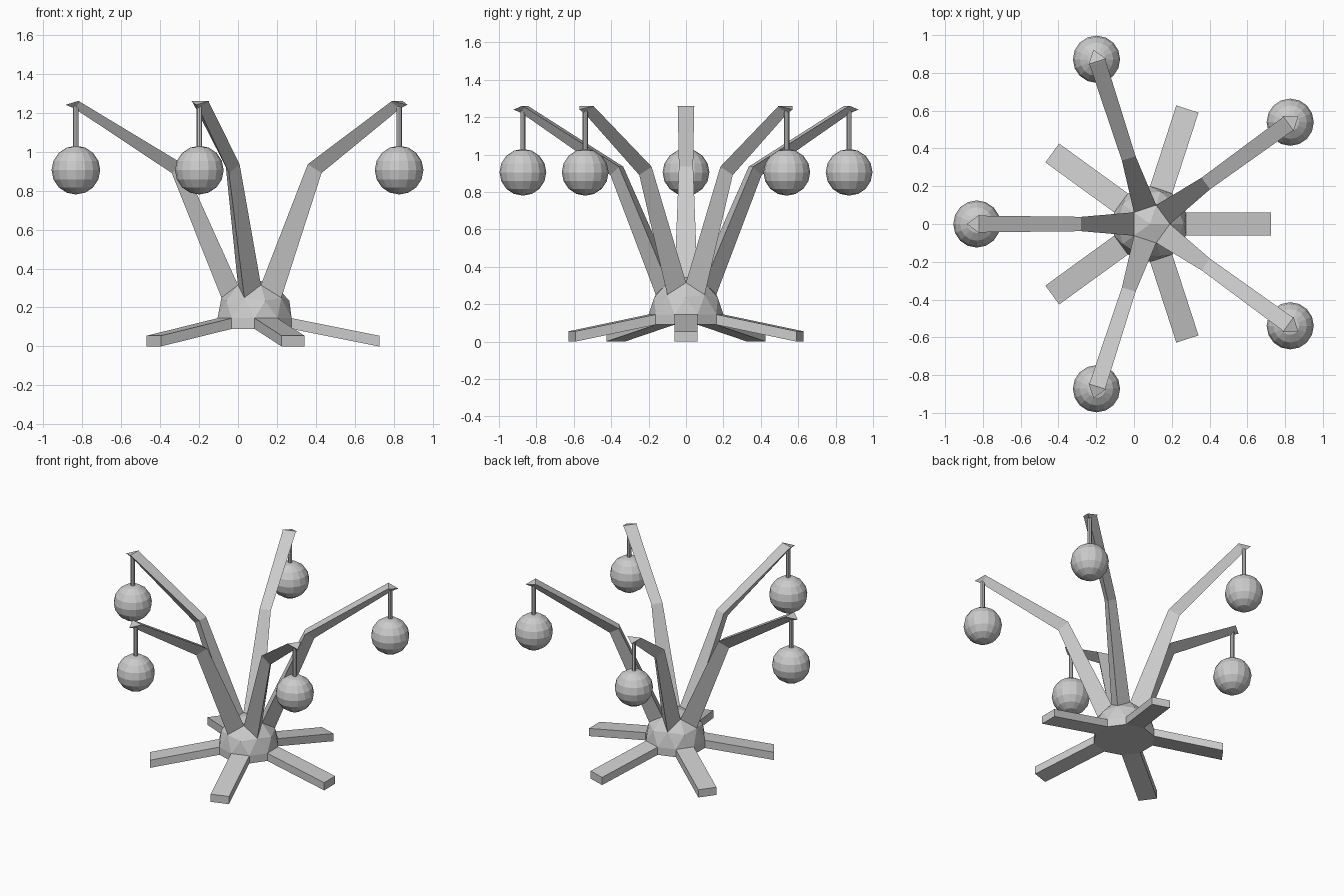
import bpy, bmesh, math
from mathutils import Vector

if "Cube" in bpy.data.objects:
    bpy.data.objects.remove(bpy.data.objects["Cube"])

CX = 0.085          # hub axis
HUB_R, HUB_Z = 0.2, 0.145
BASE_Z = 0.09


def polar(r, deg, z, side=0.0):
    # point at radius r along a direction, shifted sideways
    a = math.radians(deg)
    return Vector((CX + r * math.cos(a) - side * math.sin(a),
                   r * math.sin(a) + side * math.cos(a), z))


def finish(name, bm):
    bmesh.ops.recalc_face_normals(bm, faces=bm.faces)
    me = bpy.data.meshes.new(name)
    bm.to_mesh(me)
    bm.free()
    ob = bpy.data.objects.new(name, me)
    bpy.context.collection.objects.link(ob)
    return ob


def loft(name, sections):
    # closed skin through equal-sized cross-sections
    bm = bmesh.new()
    rings = [[bm.verts.new(p) for p in s] for s in sections]
    n = len(rings[0])
    for a, b in zip(rings, rings[1:]):
        for i in range(n):
            j = (i + 1) % n
            bm.faces.new((a[i], a[j], b[j], b[i]))
    bm.faces.new(rings[0])
    bm.faces.new(rings[-1])
    return finish(name, bm)


# Hub: faceted dome over a short ten-sided plinth
bm = bmesh.new()


def ring(polar_deg, start, n):
    t = math.radians(polar_deg)
    return [bm.verts.new(polar(HUB_R * math.sin(t), start + i * 360 / n,
                               HUB_Z + HUB_R * math.cos(t))) for i in range(n)]


top = bm.verts.new((CX, 0, HUB_Z + HUB_R))
r1, mid, r2, eq = ring(31.72, 0, 5), ring(58.28, 36, 5), ring(63.43, 0, 5), ring(90, 18, 10)
low = [bm.verts.new((v.co.x, v.co.y, BASE_Z)) for v in eq]
for i in range(5):
    j = (i + 1) % 5
    e0, e1, e2 = eq[2 * i], eq[2 * i + 1], eq[(2 * i + 2) % 10]
    for f in ((top, r1[i], r1[j]), (r1[i], mid[i], r1[j]),
              (r1[i], r2[i], mid[i]), (r1[j], mid[i], r2[j]),
              (r2[i], e0, mid[i]), (mid[i], e0, e1),
              (mid[i], e1, r2[j]), (r2[j], e1, e2)):
        bm.faces.new(f)
for i in range(10):
    j = (i + 1) % 10
    bm.faces.new((eq[i], low[i], low[j], eq[j]))
bm.faces.new(low)
finish("hub", bm)

# Sloping feet
for k in range(5):
    a = 72 * k
    w = HUB_R * math.sin(math.radians(18))
    loft(f"foot_{k + 1}", [
        [polar(r, a, z, -w), polar(r, a, z, w),
         polar(r, a, z + 0.055, w), polar(r, a, z + 0.055, -w)]
        for r, z in ((0.19, BASE_Z), (0.64, 0.0))])

# Bent three-sided arms, each with a hanging ball
# (upper radius, upper z, half width, lower radius, lower z)
ARM = [(0.085, 0.315, 0.062, 0.17, 0.25),
       (0.365, 0.935, 0.038, 0.425, 0.89),
       (0.895, 1.255, 0.044, 0.925, 1.222),
       (0.905, 1.26, 0.048, 0.97, 1.24)]
for k in range(5):
    a = 36 + 72 * k
    loft(f"arm_{k + 1}", [[polar(ru, a, zu, -w), polar(ru, a, zu, w), polar(rl, a, zl)]
                          for ru, zu, w, rl, zl in ARM])
    # Hanger rod
    bpy.ops.mesh.primitive_cylinder_add(vertices=8, radius=0.014, depth=0.23,
                                        location=polar(0.917, a, 1.125))
    bpy.context.object.name = f"hanger_{k + 1}"
    # Ball
    bpy.ops.mesh.primitive_uv_sphere_add(segments=16, ring_count=8, radius=0.125,
                                         location=polar(0.917, a, 0.905))
    bpy.context.object.name = f"ball_{k + 1}"
